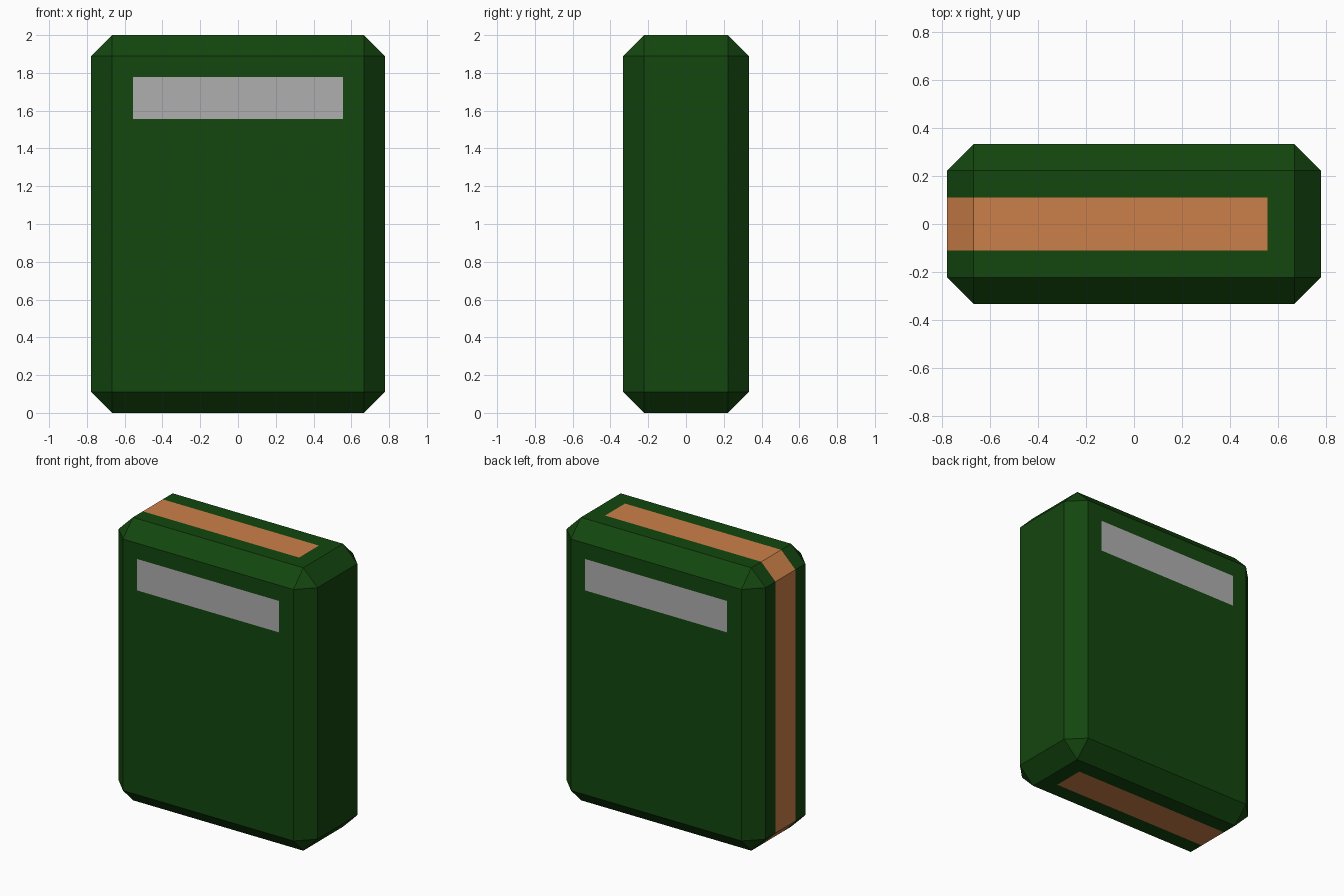
import bpy, bmesh
from mathutils import Matrix, Vector

if "Cube" in bpy.data.objects:
    bpy.data.objects.remove(bpy.data.objects["Cube"])

U = 1 / 9  # base unit: body is 14 x 6 x 18 units


def material(name, rgb):
    m = bpy.data.materials.new(name)
    m.diffuse_color = (*rgb, 1)
    m.use_nodes = True
    m.node_tree.nodes["Principled BSDF"].inputs["Base Color"].default_value = m.diffuse_color
    return m


# Bevelled body block
body = bmesh.new()
bmesh.ops.create_cube(body, size=1, matrix=Matrix.Translation((0, 0, 1))
                      @ Matrix.Diagonal((14 * U, 6 * U, 18 * U, 1)))
bmesh.ops.bevel(body, geom=body.edges[:], offset=U, offset_type='OFFSET',
                segments=1, profile=0.5, affect='EDGES')

# Cut the outlines of the inlaid strips into the surface
for axis, positions in (("X", (-5, 5)), ("Y", (-1, 1)), ("Z", (14, 16))):
    normal = Vector([float(axis == a) for a in "XYZ"])
    for p in positions:
        bmesh.ops.bisect_plane(body, geom=body.verts[:] + body.edges[:] + body.faces[:],
                               plane_co=normal * p * U, plane_no=normal)
body.normal_update()


def part_of(face):
    c, n = face.calc_center_median() / U, face.normal
    if abs(n.y) > 0.9 and abs(c.x) < 5 and 14 < c.z < 16:
        return "label_panels"
    if abs(n.y) < 0.1 and abs(c.y) < 1 and c.x < 5:
        return "page_strip"
    return "cover"


def make_part(name, mat):
    bm = body.copy()
    bm.normal_update()
    others = [f for f in bm.faces if part_of(f) != name]
    bmesh.ops.delete(bm, geom=others, context='FACES')
    bmesh.ops.dissolve_limit(bm, angle_limit=0.01, verts=bm.verts[:], edges=bm.edges[:])
    mesh = bpy.data.meshes.new(name)
    bm.to_mesh(mesh)
    bm.free()
    mesh.materials.append(mat)
    bpy.context.collection.objects.link(bpy.data.objects.new(name, mesh))


# Green cover, tan strip around three edges, grey panels front and back
make_part("cover", material("green", (0.0066, 0.061, 0.0047)))
make_part("page_strip", material("tan", (0.60, 0.215, 0.067)))
make_part("label_panels", material("grey", (0.43, 0.43, 0.43)))
body.free()
